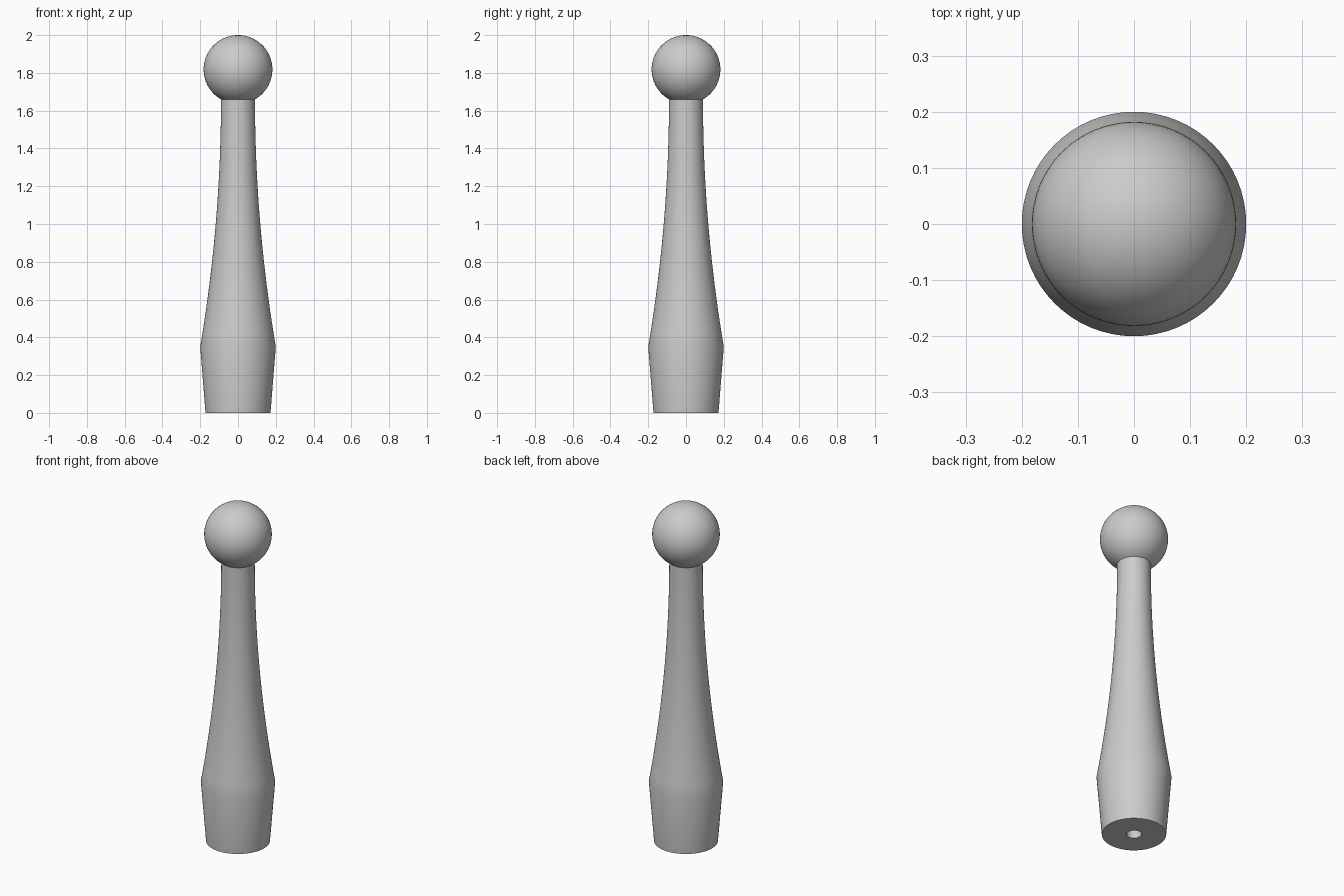
import bpy
import math

cube = bpy.data.objects.get("Cube")
if cube:
    bpy.data.objects.remove(cube, do_unlink=True)

grey = bpy.data.materials.new("plain grey")
grey.use_nodes = True
colour = (0.6, 0.6, 0.6, 1.0)
grey.diffuse_color = colour
grey.node_tree.nodes["Principled BSDF"].inputs["Base Color"].default_value = colour

SIDES = 64
NECK_Z, NECK_R = 1.66, 0.09
BELLY_Z, BELLY_R = 0.35, 0.2
BALL_R = 0.182


def lathe(name, profile):
    """Revolve a (radius, height) profile around z; zero radius makes a pole."""
    verts, faces, rings = [], [], []
    for r, z in profile:
        start = len(verts)
        count = SIDES if r > 0 else 1
        for i in range(count):
            a = math.tau * i / SIDES
            verts.append((r * math.cos(a), r * math.sin(a), z))
        rings.append([start + i % count for i in range(SIDES)])
    for low, high in zip(rings, rings[1:]):
        for i in range(SIDES):
            j = (i + 1) % SIDES
            quad = [low[i], low[j], high[j], high[i]]
            faces.append(list(dict.fromkeys(quad)))
    mesh = bpy.data.meshes.new(name)
    mesh.from_pydata(verts, [], faces)
    mesh.materials.append(grey)
    obj = bpy.data.objects.new(name, mesh)
    bpy.context.collection.objects.link(obj)
    bpy.ops.object.select_all(action="DESELECT")
    obj.select_set(True)
    bpy.context.view_layer.objects.active = obj
    bpy.ops.object.shade_smooth_by_angle(angle=math.radians(30))
    return obj


# Handle: blind mounting hole, flat foot, flared base, concave taper to the neck
handle = [(0, 0.4), (0.04, 0.4), (0.04, 0), (0.172, 0)]
steps = 20
for i in range(steps + 1):
    t = i / steps
    radius = NECK_R + (BELLY_R - NECK_R) * (1 - t) ** 2
    handle.append((radius, BELLY_Z + (NECK_Z - BELLY_Z) * t))
handle.append((0, NECK_Z))
lathe("handle", handle)

# Ball knob: sphere cut flat where it meets the neck
centre = 2 - BALL_R
start = math.asin((NECK_Z - centre) / BALL_R)
ball = [(0, NECK_Z)]
arcs = 28
for i in range(arcs):
    a = start + (math.pi / 2 - start) * i / arcs
    ball.append((BALL_R * math.cos(a), centre + BALL_R * math.sin(a)))
ball.append((0, 2))
lathe("ball_knob", ball)
